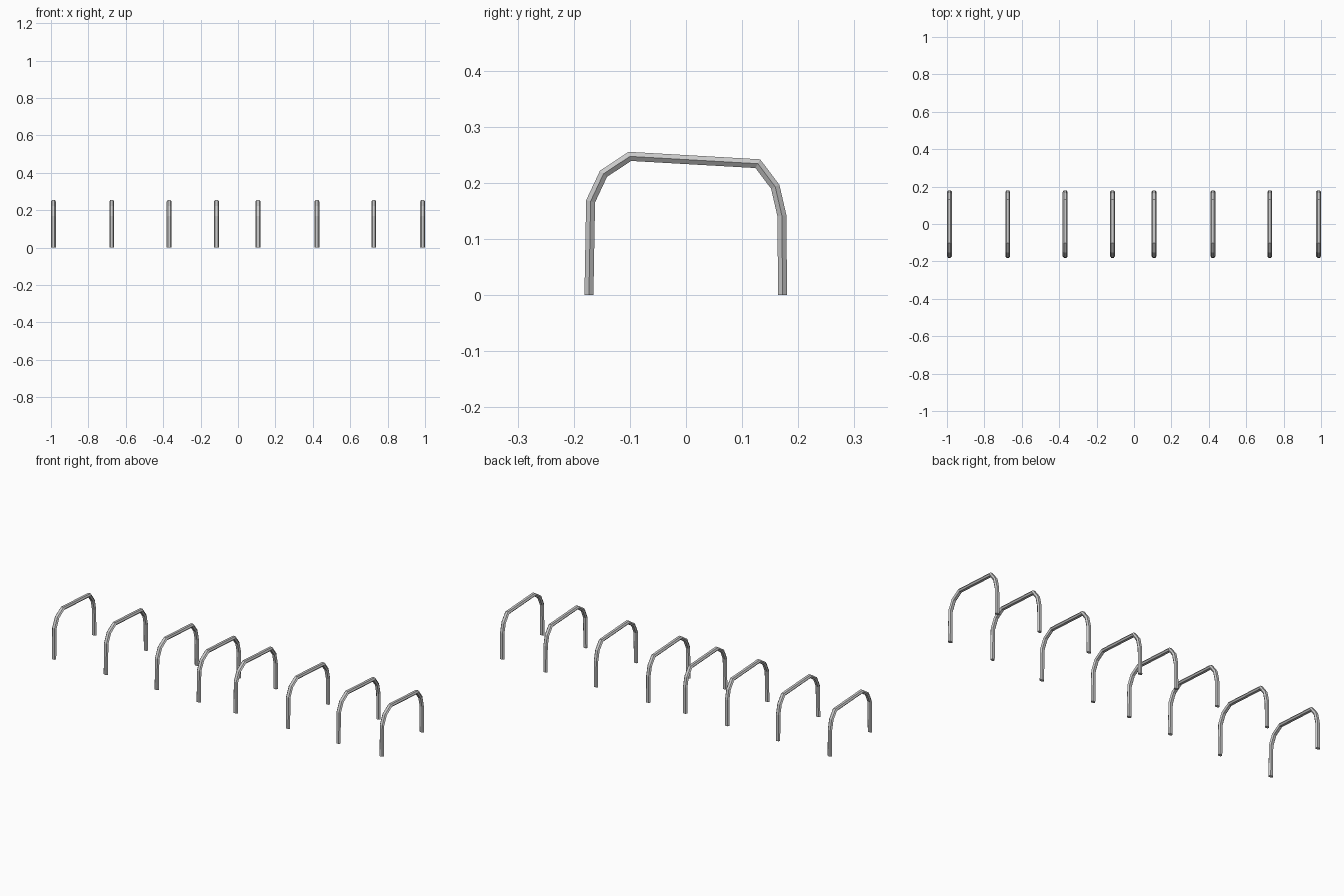
import bpy, bmesh
from mathutils import Vector

if "Cube" in bpy.data.objects:
    bpy.data.objects.remove(bpy.data.objects["Cube"])

# hoop centre line in (y, z), front foot to back foot
PATH = [(-0.173, 0), (-0.170, 0.167), (-0.147, 0.216), (-0.100, 0.247),
        (0.128, 0.234), (0.159, 0.193), (0.171, 0.141), (0.172, 0)]
# flattened hexagonal bar section in (x, outward)
SECTION = [(0.013, 0), (0.0068, 0.008), (-0.0068, 0.008),
           (-0.013, 0), (-0.0068, -0.008), (0.0068, -0.008)]
# uneven spacing along the row
POSITIONS = [-0.987, -0.675, -0.368, -0.115, 0.107, 0.422, 0.726, 0.987]


def mitre(i):
    """Offset direction at path point i, lengthened so corners keep the bar width."""
    pts = [Vector(p) for p in PATH]
    if i in (0, len(pts) - 1):
        return Vector((-1 if i == 0 else 1, 0))  # feet cut level with the floor
    a = (pts[i] - pts[i - 1]).normalized()
    b = (pts[i + 1] - pts[i]).normalized()
    na, nb = Vector((-a.y, a.x)), Vector((-b.y, b.x))
    m = (na + nb).normalized()
    return m / m.dot(na)


# shared hoop mesh: section swept along the path, capped at both feet
bm = bmesh.new()
rings = []
for i, (y, z) in enumerate(PATH):
    m = mitre(i)
    rings.append([bm.verts.new((x, y + m.x * n, z + m.y * n)) for x, n in SECTION])
for r, s in zip(rings, rings[1:]):
    for k in range(len(SECTION)):
        j = (k + 1) % len(SECTION)
        bm.faces.new((r[k], r[j], s[j], s[k]))
bm.faces.new(rings[0])
bm.faces.new(rings[-1])
bmesh.ops.recalc_face_normals(bm, faces=bm.faces)
mesh = bpy.data.meshes.new("hoop")
bm.to_mesh(mesh)
bm.free()

# row of hoops
for i, x in enumerate(POSITIONS, 1):
    hoop = bpy.data.objects.new(f"hoop_{i}", mesh)
    hoop.location.x = x
    bpy.context.collection.objects.link(hoop)
